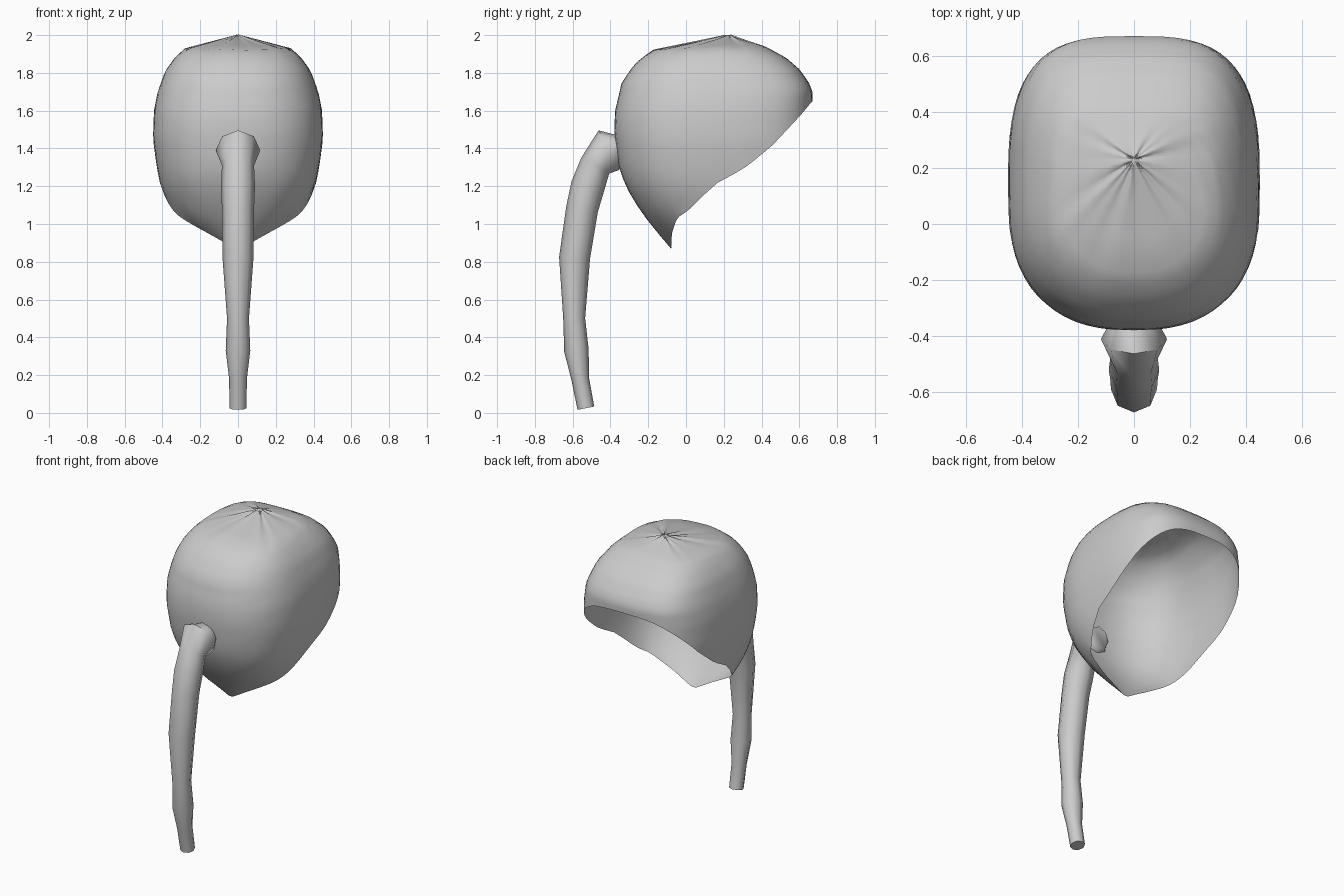
import bpy, bmesh, math
from mathutils import Vector

cube = bpy.data.objects.get("Cube")
if cube:
    bpy.data.objects.remove(cube, do_unlink=True)

grey = bpy.data.materials.new("light grey")
grey.use_nodes = True
grey.diffuse_color = (0.6, 0.6, 0.6, 1)
grey.node_tree.nodes["Principled BSDF"].inputs["Base Color"].default_value = (0.6, 0.6, 0.6, 1)


def interp(table, z):
    """Piecewise linear lookup in (z, value) pairs ordered downward."""
    if z >= table[0][0]:
        return table[0][1]
    for (za, a), (zb, b) in zip(table, table[1:]):
        if z >= zb:
            return a + (b - a) * (za - z) / (za - zb)
    return table[-1][1]


def finish(name, bm):
    bmesh.ops.recalc_face_normals(bm, faces=bm.faces)
    mesh = bpy.data.meshes.new(name)
    bm.to_mesh(mesh)
    bm.free()
    mesh.materials.append(grey)
    for p in mesh.polygons:
        p.use_smooth = True
    obj = bpy.data.objects.new(name, mesh)
    bpy.context.collection.objects.link(obj)
    return obj


def bridge(bm, a, b):
    n = len(a)
    for i in range(n):
        j = (i + 1) % n
        bm.faces.new((a[i], a[j], b[j], b[i]))


# Cap profiles by height: half width, front edge, back edge, rim position
WIDTH = [(2, 0), (1.93, .28), (1.88, .335), (1.81, .385), (1.7, .425), (1.6, .445), (1.45, .45),
         (1.3, .43), (1.2, .41), (1.1, .37), (1.03, .335), (.95, .22), (.87, .08)]
FRONT = [(2, .23), (1.92, -.18), (1.85, -.27), (1.75, -.34), (1.6, -.375), (1.5, -.38), (1.4, -.37),
         (1.3, -.355), (1.2, -.32), (1.1, -.26), (1, -.19), (.93, -.13), (.87, -.08)]
BACK = [(2, .23), (1.94, .42), (1.88, .53), (1.82, .6), (1.75, .65), (1.7, .67), (1.2, .66), (.87, .6)]
RIM = [(1.7, .8), (1.65, .668), (1.57, .6), (1.41, .45), (1.29, .3), (1.23, .18), (1.16, .1),
       (1.08, .02), (1.03, -.05), (.95, -.075), (.87, -.08)]


def cap_point(angle, z):
    c, s = math.cos(angle), math.sin(angle)
    power = 2 / (2.85 + 0.35 * c)
    front, back = interp(FRONT, z), interp(BACK, z)
    x = interp(WIDTH, z) * math.copysign(abs(s) ** power, s)
    y = (front + back) / 2 + (back - front) / 2 * math.copysign(abs(c) ** power, c)
    return Vector((x, y, z))


def rim_height(angle):
    z = 1.72
    while z > .87 and cap_point(angle, z).y < interp(RIM, z):
        z -= .002
    return max(z, .87)


# Hair cap: an open shell with pleats gathered at the crown
COLS, ROWS = 64, 24
bm = bmesh.new()
angles = [2 * math.pi * i / COLS for i in range(COLS)]
rims = [rim_height(a) for a in angles]
crown = bm.verts.new((0, .23, 2))
rings = []
for r in range(1, ROWS + 1):
    t = r / ROWS
    ring = []
    for i, a in enumerate(angles):
        p = cap_point(a, 2 - (2 - rims[i]) * t ** 1.7)
        pleat = math.sin(a * 11) * math.sin(a * 3 + 1)
        p.z += .008 * pleat * max(0, 1 - t / .3)
        ring.append(bm.verts.new(p))
    rings.append(ring)
for i in range(COLS):
    bm.faces.new((crown, rings[0][i], rings[0][(i + 1) % COLS]))
for a, b in zip(rings, rings[1:]):
    bridge(bm, a, b)
finish("hair_cap", bm)

# Ponytail: eight-sided tube along (y, z, radius) stations
TAIL = [(-.33, 1.385, .075), (-.41, 1.39, .118), (-.48, 1.31, .085), (-.52, 1.2, .09), (-.55, 1.08, .085),
        (-.59, .82, .082), (-.592, .5, .058), (-.58, .33, .065), (-.56, .18, .047), (-.53, .025, .045)]
bm = bmesh.new()
rings = []
for k, (y, z, r) in enumerate(TAIL):
    before, after = TAIL[max(k - 1, 0)], TAIL[min(k + 1, len(TAIL) - 1)]
    along = Vector((0, after[0] - before[0], after[1] - before[1])).normalized()
    side = Vector((1, 0, 0))
    up = side.cross(along)
    rings.append([bm.verts.new(Vector((0, y, z)) + r * (side * math.cos(a) + up * math.sin(a)))
                  for a in (math.pi * i / 4 for i in range(8))])
for a, b in zip(rings, rings[1:]):
    bridge(bm, a, b)
bm.faces.new(rings[0])
bm.faces.new(rings[-1])
tail = finish("ponytail", bm)
bpy.context.view_layer.objects.active = tail
tail.select_set(True)
bpy.ops.object.shade_smooth_by_angle(angle=math.radians(60))
